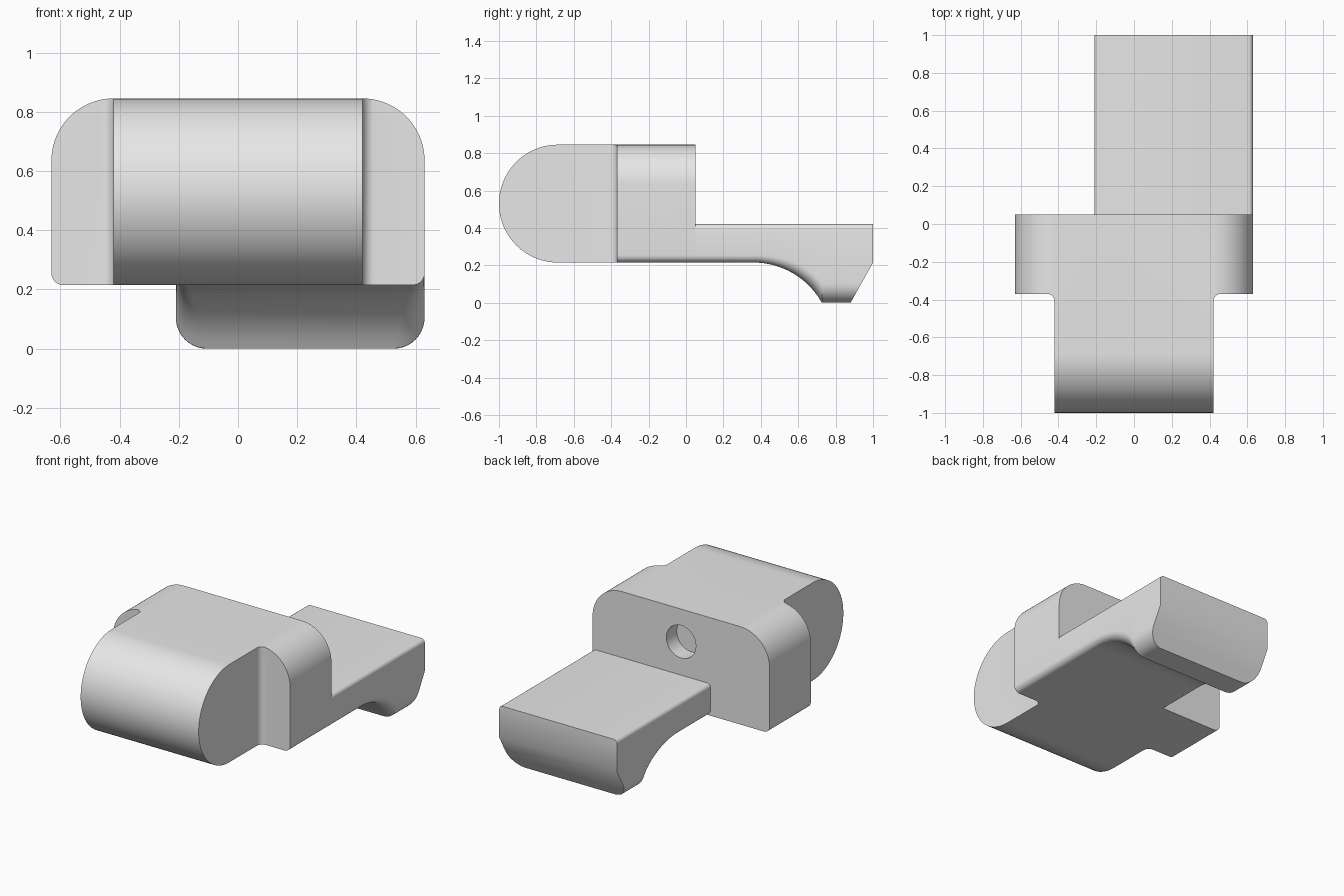
import bpy, bmesh, math
from mathutils import Vector

if "Cube" in bpy.data.objects:
    bpy.data.objects.remove(bpy.data.objects["Cube"])

grey = bpy.data.materials.new("plain grey")
grey.diffuse_color = (0.8, 0.8, 0.8, 1)
grey.use_nodes = True
grey.node_tree.nodes["Principled BSDF"].inputs["Base Color"].default_value = grey.diffuse_color


def arc(cx, cy, r, a0, a1, n=12):
    """Points on an arc, angles in degrees."""
    return [(cx + r * math.cos(math.radians(a0 + (a1 - a0) * i / n)),
             cy + r * math.sin(math.radians(a0 + (a1 - a0) * i / n))) for i in range(n + 1)]


def finish(bm, name):
    bmesh.ops.recalc_face_normals(bm, faces=bm.faces)
    me = bpy.data.meshes.new(name)
    bm.to_mesh(me)
    bm.free()
    me.materials.append(grey)
    ob = bpy.data.objects.new(name, me)
    bpy.context.collection.objects.link(ob)
    return ob


def loft(rings):
    """Skin closed rings of equal length and cap both ends."""
    bm = bmesh.new()
    vs = [[bm.verts.new(p) for p in ring] for ring in rings]
    n = len(vs[0])
    for a, b in zip(vs, vs[1:]):
        for i in range(n):
            bm.faces.new((a[i], a[(i + 1) % n], b[(i + 1) % n], b[i]))
    bm.faces.new(vs[0])
    bm.faces.new(vs[-1])
    return bm


def prism(name, pts, axis, lo, hi):
    """Extrude a 2D outline along the given axis (0, 1 or 2)."""
    def place(p, t):
        q = list(p)
        q.insert(axis, t)
        return q
    return finish(loft([[place(p, t) for p in pts] for t in (lo, hi)]), name)


def select(ob):
    bpy.ops.object.select_all(action='DESELECT')
    ob.select_set(True)
    bpy.context.view_layer.objects.active = ob


def boolean(ob, cutter, op):
    select(ob)
    m = ob.modifiers.new("cut", 'BOOLEAN')
    m.object, m.operation, m.solver = cutter, op, 'EXACT'
    bpy.ops.object.modifier_apply(modifier=m.name)
    bpy.data.objects.remove(cutter)


# Body: T-shaped plan with small inner fillets
half = [(0.42, -1.2)] + arc(0.46, -0.41, 0.04, 180, 90, 8) + [(0.63, -0.37), (0.63, 0.05)]
plan = half + [(-x, y) for x, y in reversed(half)]
body = prism("body", plan, 2, -0.5, 1.5)

# Rounded nose, seen from the side
side = arc(-0.685, 0.53, 0.315, 90, 270, 48) + [(0.5, 0.215), (0.5, 0.845)]
boolean(body, prism("side_cutter", side, 0, -1, 1), 'INTERSECT')

# Rounded shoulders and small lower corners, seen from the front
right = arc(0.59, 0.255, 0.04, -90, 0, 8) + arc(0.42, 0.635, 0.21, 0, 90, 20)
front = right + [(-x, z) for x, z in reversed(right)]
boolean(body, prism("front_cutter", front, 1, -1.5, 0.5), 'INTERSECT')

# Blind hole in the back face
boolean(body, prism("hole_cutter", arc(0, 0.635, 0.105, 0, 360, 48)[:-1], 1, -0.055, 0.3),
        'DIFFERENCE')


# Tongue: cross-sections whose underside drops along an arc to the foot
def section(y, zb, r):
    cx, hw, rt = 0.21, 0.42, 0.025
    h = (arc(hw - r, zb + r, r, -90, 0, 10) + arc(hw - rt, 0.42 - rt, rt, 0, 90, 6))
    ring = h + [(-x, z) for x, z in reversed(h)]
    return [(cx + x, y, z) for x, z in ring]


stations = [(0.05, 0.215, 0.04)]
for i in range(21):
    t = i / 20
    y = 0.36 + 0.366 * t
    z = max(0.0, -0.205 + math.sqrt(0.42 ** 2 - (y - 0.36) ** 2))
    stations.append((y, z, 0.04 + 0.065 * t * t))
stations += [(0.74, 0, 0.105), (1.0, 0, 0.105)]
bm = loft([section(*s) for s in stations])

# Slanted cut under the tongue end
bmesh.ops.bisect_plane(bm, geom=bm.verts[:] + bm.edges[:] + bm.faces[:], dist=1e-6,
                       plane_co=Vector((0, 0.88, 0)), plane_no=Vector((0, 0.215, -0.12)),
                       clear_outer=True)
bmesh.ops.holes_fill(bm, edges=[e for e in bm.edges if e.is_boundary], sides=0)
tongue = finish(bm, "tongue")

for ob in (body, tongue):
    select(ob)
    bpy.ops.object.shade_smooth_by_angle(angle=math.radians(30))
